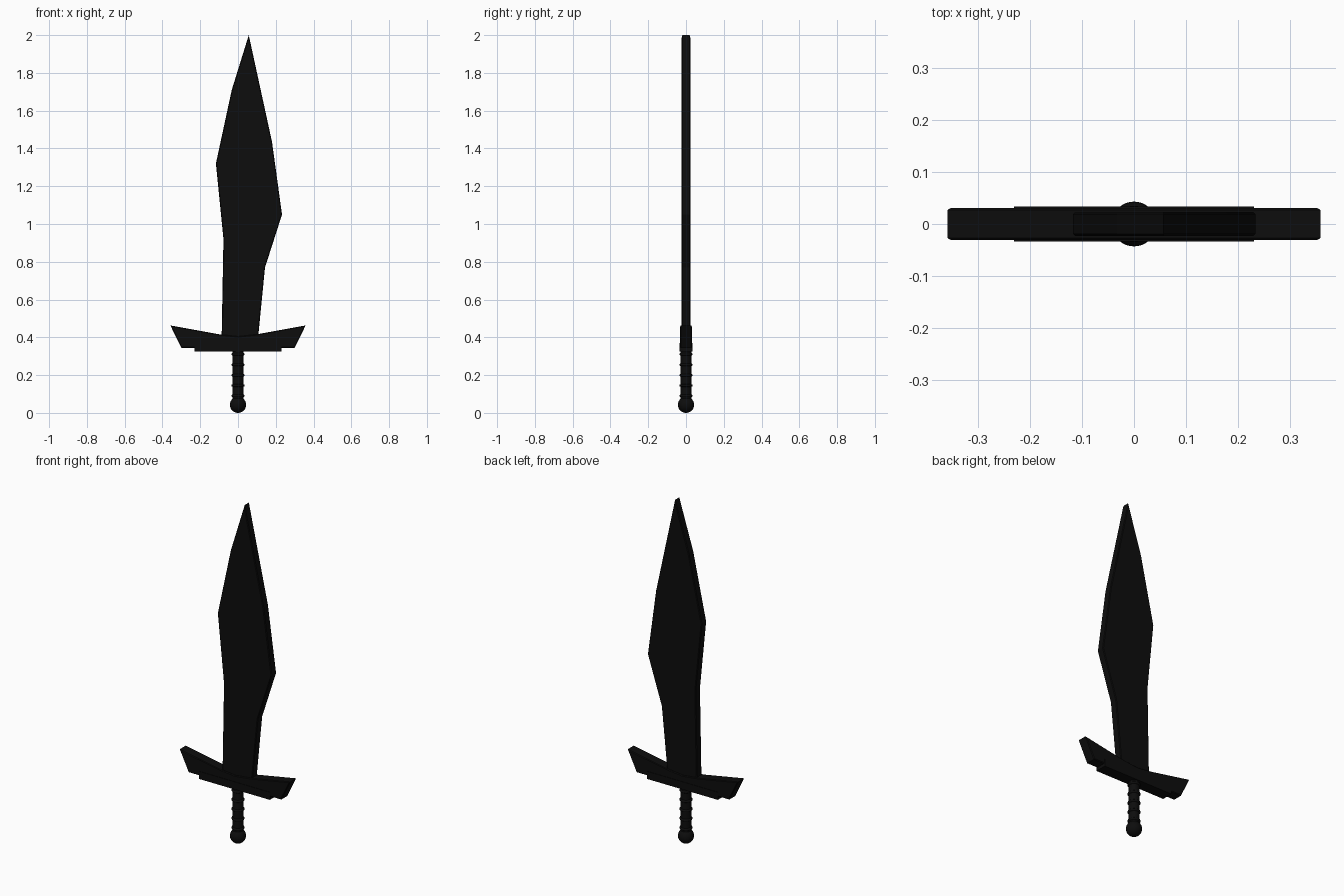
import bpy, bmesh, math

if "Cube" in bpy.data.objects:
    bpy.data.objects.remove(bpy.data.objects["Cube"])

black = bpy.data.materials.new("near_black_metal")
black.diffuse_color = (0.004, 0.004, 0.004, 1)
black.use_nodes = True
black.node_tree.nodes["Principled BSDF"].inputs["Base Color"].default_value = black.diffuse_color


def finish(obj, smooth=False):
    obj.data.materials.append(black)
    if smooth:
        bpy.ops.object.select_all(action='DESELECT')
        obj.select_set(True)
        bpy.context.view_layer.objects.active = obj
        bpy.ops.object.shade_smooth_by_angle(angle=math.radians(40))
    return obj


def slab(name, outline, half, chamfer):
    """Extrude an x/z outline through y, with chamfered rims."""
    bm = bmesh.new()
    face = bm.faces.new([bm.verts.new((x, -half, z)) for x, z in outline])
    out = bmesh.ops.extrude_face_region(bm, geom=[face])
    for v in out["geom"]:
        if isinstance(v, bmesh.types.BMVert):
            v.co.y = half
    bmesh.ops.recalc_face_normals(bm, faces=bm.faces)
    if chamfer:
        rims = [e for e in bm.edges if abs(e.verts[0].co.y - e.verts[1].co.y) < 1e-5]
        bmesh.ops.bevel(bm, geom=rims, offset=chamfer, segments=1,
                        affect='EDGES', clamp_overlap=True)
    me = bpy.data.meshes.new(name)
    bm.to_mesh(me)
    bm.free()
    obj = bpy.data.objects.new(name, me)
    bpy.context.collection.objects.link(obj)
    return finish(obj)


# Blade: asymmetric leaf shape
slab("blade", [(-0.087, 0.38), (0.105, 0.38), (0.108, 0.415), (0.143, 0.77),
               (0.233, 1.05), (0.18, 1.435), (0.057, 2.0), (-0.033, 1.71),
               (-0.117, 1.32), (-0.077, 0.92)], 0.023, 0.004)

# Crossguard: swept-up wings, mirrored
half_guard = [(0.30, 0.344), (0.358, 0.463), (0.10, 0.416)]
slab("crossguard", half_guard + [(0.0, 0.405)] + [(-x, z) for x, z in reversed(half_guard)],
     0.031, 0.004)

# Plate wrapping the underside of the guard
slab("guard_plate", [(-0.23, 0.326), (0.23, 0.326), (0.23, 0.37), (-0.23, 0.37)], 0.034, 0)

# Grip
bpy.ops.mesh.primitive_cylinder_add(vertices=32, radius=0.028, depth=0.28, location=(0, 0, 0.20))
grip = bpy.context.object
grip.name = "grip"
finish(grip, True)

# Raised rings on the grip
for i in range(5):
    bpy.ops.mesh.primitive_torus_add(major_radius=0.028, minor_radius=0.007,
                                     major_segments=32, minor_segments=10,
                                     location=(0, 0, 0.09 + 0.055 * i))
    ring = bpy.context.object
    ring.name = f"grip_ring_{i + 1}"
    finish(ring, True)

# Pommel
bpy.ops.mesh.primitive_uv_sphere_add(segments=32, ring_count=16, radius=0.043, location=(0, 0, 0.043))
pommel = bpy.context.object
pommel.name = "pommel"
finish(pommel, True)
